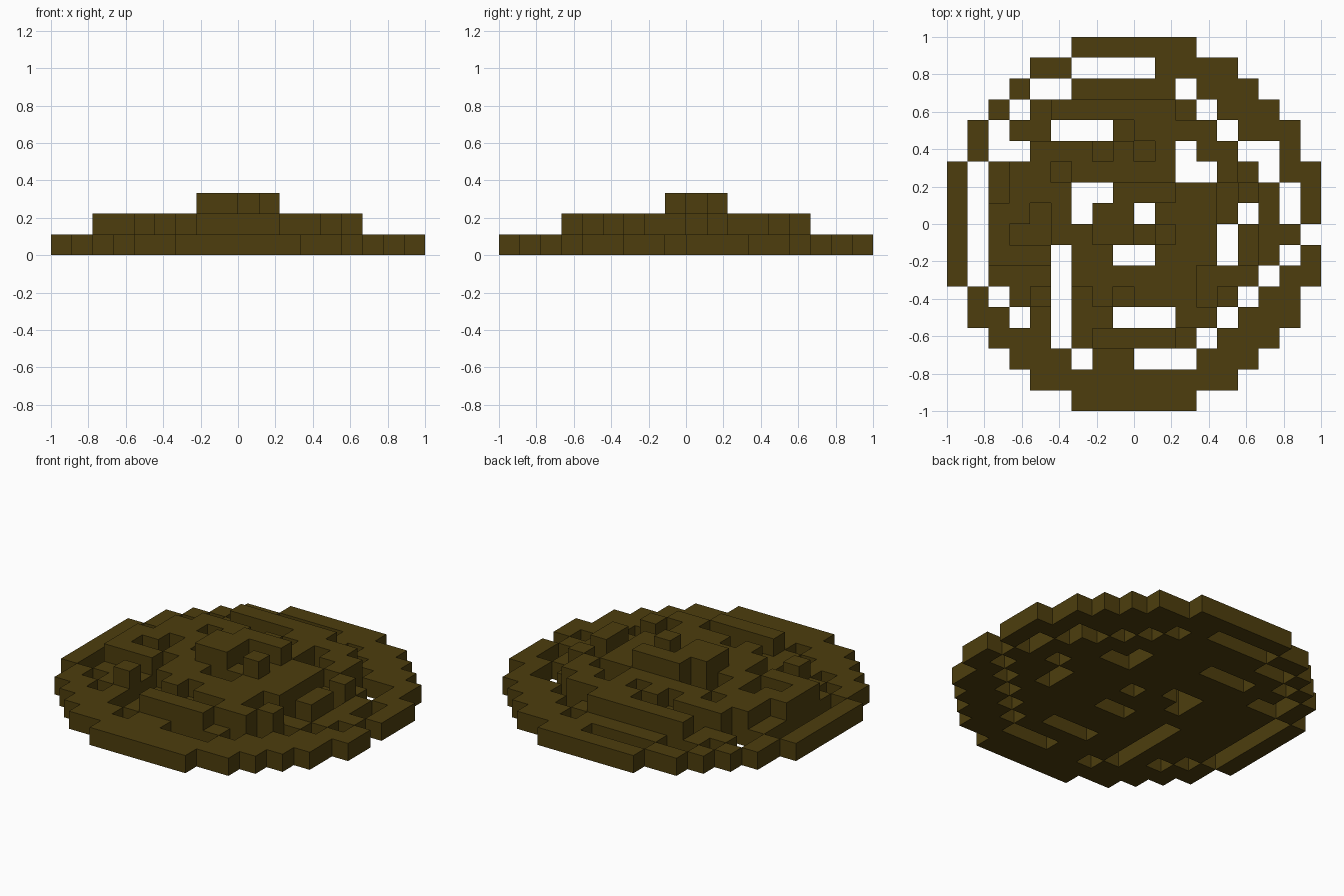
import bpy, bmesh
from mathutils import Vector

cube = bpy.data.objects.get("Cube")
if cube:
    bpy.data.objects.remove(cube, do_unlink=True)

N = 18       # blocks across the base
S = 2.0 / N  # block size


def disc(radius):
    """Stepped disc of cells (column, row); rows count from the back."""
    mid = (N - 1) / 2
    return {(c, r) for c in range(N) for r in range(N)
            if (c - mid) ** 2 + (r - mid) ** 2 <= radius ** 2}


def patches(*rects):
    """Cells covered by rectangles (column, row[, width, depth])."""
    found = set()
    for c, r, *size in rects:
        w, d = size or (1, 1)
        found |= {(c + i, r + j) for i in range(w) for j in range(d)}
    return found


# Long slots and single holes that go right through the mound
slots = patches((6, 1, 4, 1), (4, 2, 2, 1), (5, 4, 3, 1), (2, 5, 2, 1), (11, 5, 1, 2),
                (14, 5, 2, 1), (1, 6, 1, 6), (6, 7, 1, 2), (16, 7, 1, 2), (13, 9, 1, 2),
                (5, 10, 1, 5), (8, 10, 2, 1), (8, 13, 3, 1), (9, 15, 3, 1))
holes = patches((11, 2), (3, 3), (12, 3), (2, 4), (13, 4), (12, 6), (15, 6), (7, 7), (9, 8),
                (14, 8), (17, 9), (16, 10), (15, 11), (2, 12), (14, 12), (3, 13), (13, 13),
                (12, 14), (6, 15))

# Pits in the middle tier, and the ledges that stick out of its round outline
pits = patches((8, 4), (7, 5), (9, 5), (5, 6), (13, 7, 1, 2), (4, 8), (3, 9, 2, 1), (4, 11),
               (12, 11, 2, 1), (6, 12), (8, 12), (12, 12), (6, 13, 2, 1))
ledges = patches((5, 3, 2, 1), (3, 6), (2, 8, 1, 3))

# Tiers from the ground up
tiers = {
    "base_tier": disc(9) - slots - holes,
    "middle_tier": (disc(6) | ledges) - slots - holes - pits,
    "top_tier": patches((8, 7, 3, 1), (7, 8, 2, 2), (10, 9)),
}
blocks = {(c, N - 1 - r, k) for k, tier in enumerate(tiers.values()) for c, r in tier}

# Single dark brown material
mat = bpy.data.materials.new("dark olive brown")
mat.use_nodes = True
color = (0.075, 0.048, 0.004, 1.0)
mat.diffuse_color = color
bsdf = next(n for n in mat.node_tree.nodes if n.type == "BSDF_PRINCIPLED")
bsdf.inputs["Base Color"].default_value = color
bsdf.inputs["Roughness"].default_value = 0.9


def add_tier(name, level):
    """One layer of blocks, keeping only the faces that touch open air."""
    bm = bmesh.new()
    for block in sorted(b for b in blocks if b[2] == level):
        centre = (Vector(block) + Vector((0.5, 0.5, 0.5))) * S - Vector((1, 1, 0))
        for axis in range(3):
            for sign in (-1, 1):
                near = list(block)
                near[axis] += sign
                if tuple(near) in blocks:
                    continue
                n, u, v = Vector(), Vector(), Vector()
                n[axis] = sign * S / 2
                u[(axis + 1) % 3] = S / 2
                v[(axis + 2) % 3] = sign * S / 2
                corners = (-u - v, u - v, u + v, -u + v)
                bm.faces.new([bm.verts.new(centre + n + p) for p in corners])
    bmesh.ops.remove_doubles(bm, verts=bm.verts, dist=1e-4)
    mesh = bpy.data.meshes.new(name)
    bm.to_mesh(mesh)
    bm.free()
    mesh.materials.append(mat)
    bpy.context.collection.objects.link(bpy.data.objects.new(name, mesh))


for level, name in enumerate(tiers):
    add_tier(name, level)
